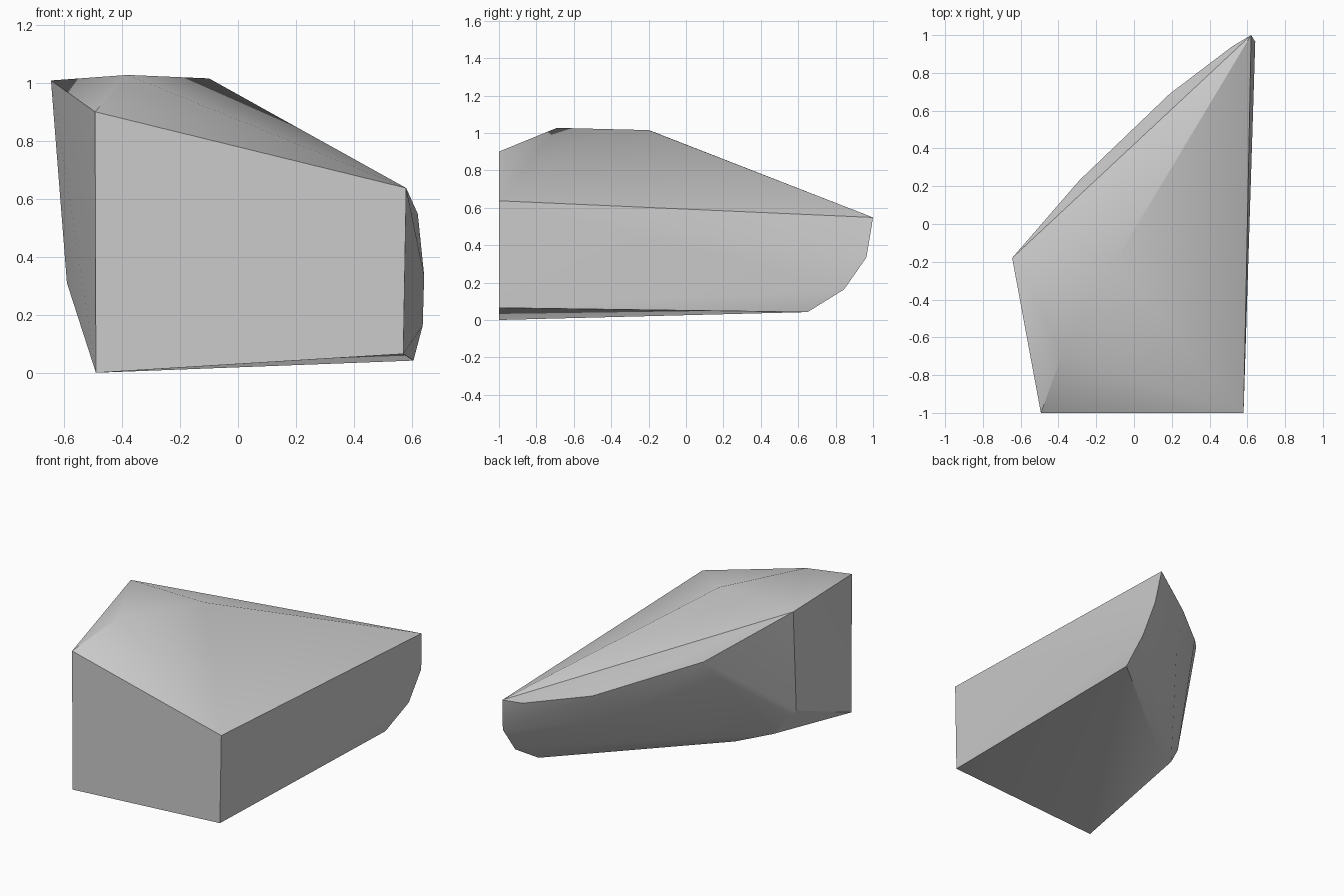
import bpy, bmesh, math

cube = bpy.data.objects.get("Cube")
if cube:
    bpy.data.objects.remove(cube, do_unlink=True)

# One plain grey stone colour
stone = bpy.data.materials.new("stone_grey")
stone.use_nodes = True
grey = (0.6, 0.6, 0.6, 1)
stone.diffuse_color = grey
stone.node_tree.nodes["Principled BSDF"].inputs["Base Color"].default_value = grey

# Corner points of the rock chunk, grouped by region
front_wall = [(-.493, -1, .9), (-.49, -1, 0), (.58, -1, .637), (.57, -1, .065)]
top_ridge = [(-.38, -.69, 1.027), (-.1, -.2, 1.015), (-.645, -.18, 1.008)]
tail = [(.62, 1, .548), (.642, .965, .335), (.637, .845, .163), (.605, .65, .042)]
back_belt = [(-.29, .23, .745), (.19, .69, .57), (.52, .94, .53), (.1, .52, .38)]
left_foot = [(-.59, -.29, .31), (-.476, -.216, .155), (-.285, -.1, .1)]

# Wrap the corners in a closed convex skin
bm = bmesh.new()
for point in front_wall + top_ridge + tail + back_belt + left_foot:
    bm.verts.new(point)
bmesh.ops.convex_hull(bm, input=bm.verts)
loose = [v for v in bm.verts if not v.link_faces]
bmesh.ops.delete(bm, geom=loose, context='VERTS')
bmesh.ops.recalc_face_normals(bm, faces=bm.faces)
mesh = bpy.data.meshes.new("rock")
bm.to_mesh(mesh)
bm.free()

rock = bpy.data.objects.new("rock", mesh)
bpy.context.collection.objects.link(rock)
mesh.materials.append(stone)

# Soft back, crisp cut walls and ridge
bpy.ops.object.select_all(action='DESELECT')
rock.select_set(True)
bpy.context.view_layer.objects.active = rock
bpy.ops.object.shade_smooth_by_angle(angle=math.radians(30))
